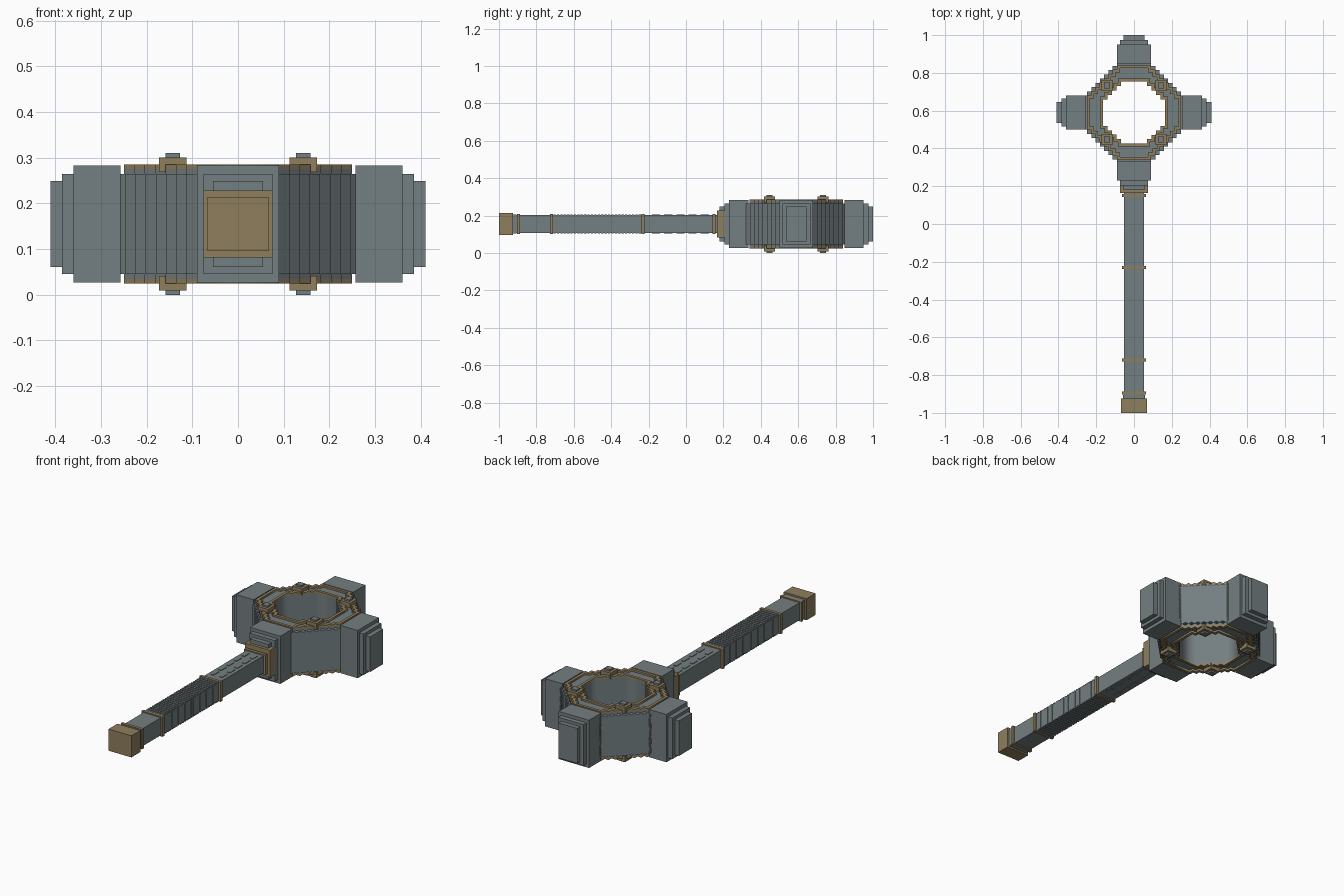
import bpy
import bmesh
from mathutils import Matrix, Vector

if "Cube" in bpy.data.objects:
    bpy.data.objects.remove(bpy.data.objects["Cube"], do_unlink=True)

MID_Z = 0.155    # height of the centre plane
HEAD_Y = 0.59    # centre of the head


def make_material(name, rgb):
    mat = bpy.data.materials.new(name)
    mat.use_nodes = True
    mat.diffuse_color = (*rgb, 1)
    mat.node_tree.nodes["Principled BSDF"].inputs["Base Color"].default_value = (*rgb, 1)
    return mat


steel = make_material("steel grey", (0.175, 0.21, 0.22))
bronze = make_material("dull bronze", (0.275, 0.21, 0.107))


def boxes(name, mat, items):
    """One object from boxes given as (centre, half sizes)."""
    bm = bmesh.new()
    for centre, half in items:
        m = Matrix.Translation(centre) @ Matrix.Diagonal((*(Vector(half) * 2), 1))
        bmesh.ops.create_cube(bm, size=1, matrix=m)
    mesh = bpy.data.meshes.new(name)
    bm.to_mesh(mesh)
    bm.free()
    mesh.materials.append(mat)
    obj = bpy.data.objects.new(name, mesh)
    bpy.context.collection.objects.link(obj)
    return obj


def bar(name, mat, y0, y1, hx, hz):
    """Box centred on the handle axis."""
    return boxes(name, mat, [((0, (y0 + y1) / 2, MID_Z), (hx, (y1 - y0) / 2, hz))])


def stair_outline(flat, reach, steps):
    """Octagon with stepped diagonals, as a closed list of points."""
    d = (reach - flat) / steps
    quarter = [Vector((reach, flat))]
    for i in range(steps):
        x, y = reach - (i + 1) * d, flat + i * d
        quarter += [Vector((x, y)), Vector((x, y + d))]
    return [Matrix.Rotation(1.5707963 * k, 2) @ p for k in range(4) for p in quarter]


def stair_ring(name, mat, outer, inner, z, half):
    """Prism between two stepped outlines."""
    curve = bpy.data.curves.new(name, "CURVE")
    curve.dimensions = "2D"
    curve.fill_mode = "BOTH"
    curve.extrude = half
    for shape in (outer, inner):
        pts = stair_outline(*shape)
        spline = curve.splines.new("POLY")
        spline.points.add(len(pts) - 1)
        for sp, p in zip(spline.points, pts):
            sp.co = (p.x, p.y, 0, 1)
        spline.use_cyclic_u = True
    curve.materials.append(mat)
    obj = bpy.data.objects.new(name, curve)
    obj.location = (0, HEAD_Y, z)
    bpy.context.collection.objects.link(obj)
    bpy.ops.object.select_all(action="DESELECT")
    obj.select_set(True)
    bpy.context.view_layer.objects.active = obj
    bpy.ops.object.convert(target="MESH")


# Head ring with the open middle
hole = (0.07, 0.165, 4)
stair_ring("head_core", steel, (0.09, 0.27, 8), hole, MID_Z, 0.109)
stair_ring("head_plate", steel, (0.09, 0.25, 7), hole, MID_Z, 0.12)

# Raised trim and studs on both faces
for side, sign in (("upper", 1), ("lower", -1)):
    trim_z = MID_Z + sign * 0.122
    stair_ring(side + "_outer_trim", bronze, (0.09, 0.25, 7), (0.075, 0.235, 7), trim_z, 0.008)
    stair_ring(side + "_inner_trim", bronze, (0.085, 0.18, 4), hole, trim_z, 0.008)
    corners = [(sx * 0.143, HEAD_Y + sy * 0.143) for sx in (-1, 1) for sy in (-1, 1)]
    boxes(side + "_stud_bases", bronze,
          [((x, y, MID_Z + sign * 0.13), (0.03, 0.03, 0.016)) for x, y in corners])
    boxes(side + "_stud_caps", steel,
          [((x, y, MID_Z + sign * 0.14), (0.016, 0.016, 0.015)) for x, y in corners])

# Four stepped arms around the head: inner reach, outer reach, half width, half height
arm_steps = [(0.257, 0.36, 0.09, 0.128), (0.36, 0.385, 0.075, 0.11), (0.385, 0.41, 0.055, 0.094)]
for k, place in enumerate(("left", "back", "right", "front")):
    arm = boxes(place + "_arm", steel,
                [(((a + b) / 2, 0, 0), ((b - a) / 2, w, h)) for a, b, w, h in arm_steps])
    arm.location = (0, HEAD_Y, MID_Z)
    arm.rotation_euler.z = k * 1.5707963

# Handle
bar("head_collar", bronze, 0.165, 0.225, 0.075, 0.073)
bar("handle_shaft", steel, -0.93, 0.18, 0.052, 0.047)
bar("pommel", bronze, -1.0, -0.925, 0.068, 0.058)
bar("pommel_neck", steel, -0.925, -0.905, 0.057, 0.05)
for i, y in enumerate((-0.895, -0.72, -0.23, 0.15)):
    bar("handle_band_%d" % (i + 1), bronze, y - 0.008, y + 0.008, 0.063, 0.053)

# Ribbed grip
count = 26
pitch = 0.474 / count
boxes("grip_ribs", steel,
      [((0, -0.712 + (i + 0.5) * pitch, MID_Z), (0.053, pitch * 0.32, 0.052)) for i in range(count)])

# Thin raised dashes on the upper shaft
boxes("shaft_dashes", steel,
      [((sx * 0.025, -0.16 + i * 0.065, MID_Z), (0.008, 0.022, 0.05))
       for sx in (-1, 1) for i in range(5)])
